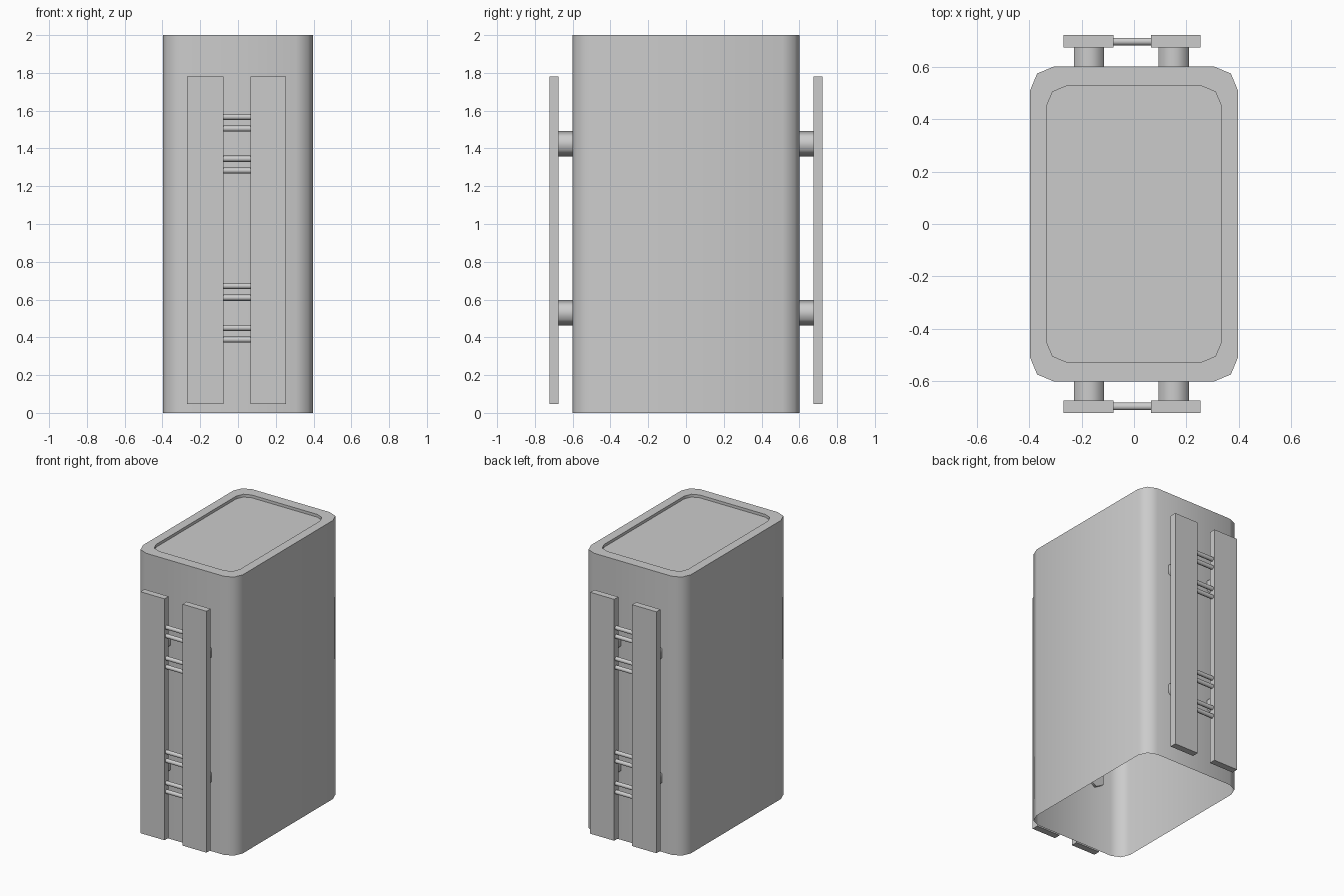
import bpy
import bmesh
import math
from mathutils import Matrix

default = bpy.data.objects.get("Cube")
if default:
    bpy.data.objects.remove(default, do_unlink=True)

# Single grey finish
grey = bpy.data.materials.new("neutral grey")
grey.use_nodes = True
GREY = (0.6, 0.6, 0.6, 1)
grey.diffuse_color = GREY
grey.node_tree.nodes["Principled BSDF"].inputs["Base Color"].default_value = GREY


def finish(bm, name, smooth=False):
    mesh = bpy.data.meshes.new(name)
    bm.to_mesh(mesh)
    bm.free()
    mesh.materials.append(grey)
    obj = bpy.data.objects.new(name, mesh)
    bpy.context.collection.objects.link(obj)
    if smooth:
        bpy.ops.object.select_all(action='DESELECT')
        obj.select_set(True)
        bpy.context.view_layer.objects.active = obj
        bpy.ops.object.shade_smooth_by_angle(angle=math.radians(65))
    return obj


def box(name, x0, x1, y0, y1, z0, z1):
    bm = bmesh.new()
    size = Matrix.Diagonal((x1 - x0, y1 - y0, z1 - z0, 1))
    place = Matrix.Translation(((x0 + x1) / 2, (y0 + y1) / 2, (z0 + z1) / 2))
    bmesh.ops.create_cube(bm, size=1, matrix=place @ size)
    return finish(bm, name)


def hex_bar(name, centre, radius, length, axis):
    # Six-sided bar with corners pointing up and down
    bm = bmesh.new()
    if axis == 'X':
        turn = Matrix.Rotation(math.pi / 2, 4, 'Y')
    else:
        turn = Matrix.Rotation(math.pi / 2, 4, 'X')
    bmesh.ops.create_cone(bm, cap_ends=True, segments=6, radius1=radius,
                          radius2=radius, depth=length)
    top = max(v.co.y for v in bm.verts)
    spin = 0 if abs(top - radius) < radius * 0.01 else math.pi / 6
    if axis == 'X':
        spin += math.pi / 2
    bm.transform(Matrix.Translation(centre) @ turn @ Matrix.Rotation(spin, 4, 'Z'))
    return finish(bm, name, True)


def ring(bm, half_x, half_y, radius, z):
    # Rectangle with two-step rounded corners
    points = []
    for i, (sx, sy) in enumerate([(1, 1), (-1, 1), (-1, -1), (1, -1)]):
        for step in range(3):
            a = math.pi / 2 * (i + step / 2)
            points.append(bm.verts.new((sx * (half_x - radius) + radius * math.cos(a),
                                        sy * (half_y - radius) + radius * math.sin(a), z)))
    return points


# Shell: open underneath, rim and shallow recessed lid on top
bm = bmesh.new()
rings = [ring(bm, 0.397, 0.602, 0.09, 0), ring(bm, 0.397, 0.602, 0.09, 2),
         ring(bm, 0.333, 0.527, 0.073, 2), ring(bm, 0.333, 0.527, 0.073, 1.98)]
for low, high in zip(rings, rings[1:]):
    for i in range(len(low)):
        j = (i + 1) % len(low)
        bm.faces.new((low[i], low[j], high[j], high[i]))
bm.faces.new(rings[-1])
finish(bm, "body_shell", True)

# Upright rails, standoff pegs and cross rods on the front and back
for side, label in ((-1, "front"), (1, "back")):
    y0, y1 = sorted((side * 0.675, side * 0.722))
    for x0, x1, hand in ((-0.27, -0.078, "right"), (0.065, 0.255, "left")):
        box(f"{label}_{hand}_rail", x0, x1, y0, y1, 0.047, 1.78)
        for z, level in ((0.53, "lower"), (1.425, "upper")):
            x = (x0 + x1) / 2 - 0.01 * (hand == "left") + 0.002
            hex_bar(f"{label}_{hand}_{level}_peg", (x, side * 0.635, z), 0.067, 0.1, 'Y')
    for base, level in ((0.53, "lower"), (1.425, "upper")):
        for n, dz in enumerate((-0.142, -0.08, 0.08, 0.142)):
            hex_bar(f"{label}_{level}_rod_{n + 1}", (-0.006, side * 0.698, base + dz),
                    0.0165, 0.18, 'X')
